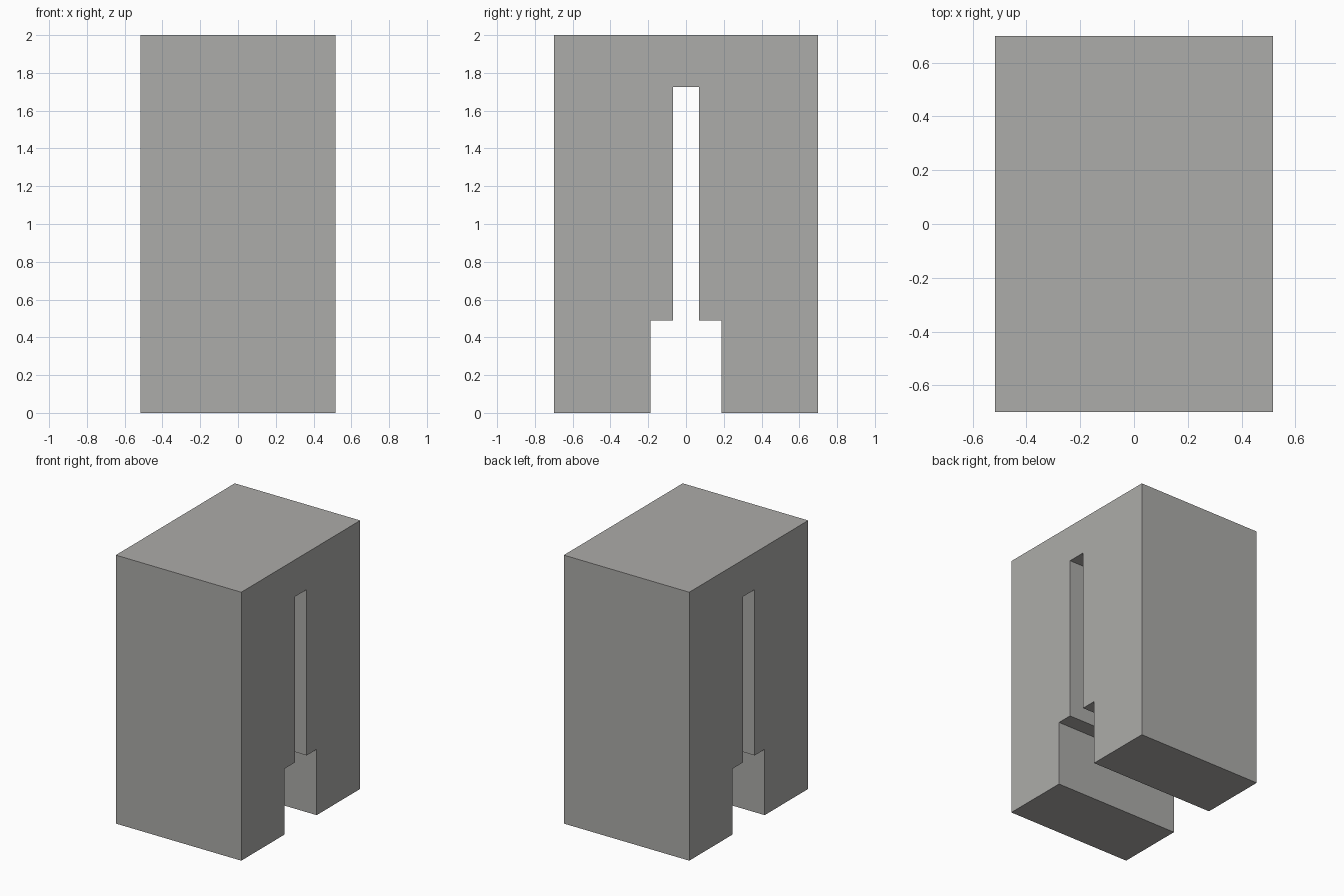
import bpy
import bmesh

if "Cube" in bpy.data.objects:
    bpy.data.objects.remove(bpy.data.objects["Cube"])

HALF_WIDTH = 0.517   # half size along x

# Half of the arch outline (y, z), from the slot top down and round to the block top
half = [(0.07, 1.725), (0.07, 0.49), (0.188, 0.49),
        (0.188, 0.0), (0.70, 0.0), (0.70, 2.0)]
# Mirror it across y = 0 to close the outline
outline = half + [(-y, z) for y, z in reversed(half)]

# Plain warm grey for the whole block
grey = bpy.data.materials.new("warm grey")
grey.diffuse_color = (0.415, 0.412, 0.398, 1.0)
grey.use_nodes = True
grey.node_tree.nodes["Principled BSDF"].inputs["Base Color"].default_value = grey.diffuse_color

# Slotted block: extrude the outline along x
bm = bmesh.new()
face = bm.faces.new([bm.verts.new((-HALF_WIDTH, y, z)) for y, z in outline])
ext = bmesh.ops.extrude_face_region(bm, geom=[face], use_keep_orig=True)
moved = [g for g in ext["geom"] if isinstance(g, bmesh.types.BMVert)]
bmesh.ops.translate(bm, verts=moved, vec=(2 * HALF_WIDTH, 0, 0))
bmesh.ops.recalc_face_normals(bm, faces=bm.faces)

mesh = bpy.data.meshes.new("slotted_block")
bm.to_mesh(mesh)
bm.free()
mesh.materials.append(grey)
block = bpy.data.objects.new("slotted_block", mesh)
bpy.context.collection.objects.link(block)
